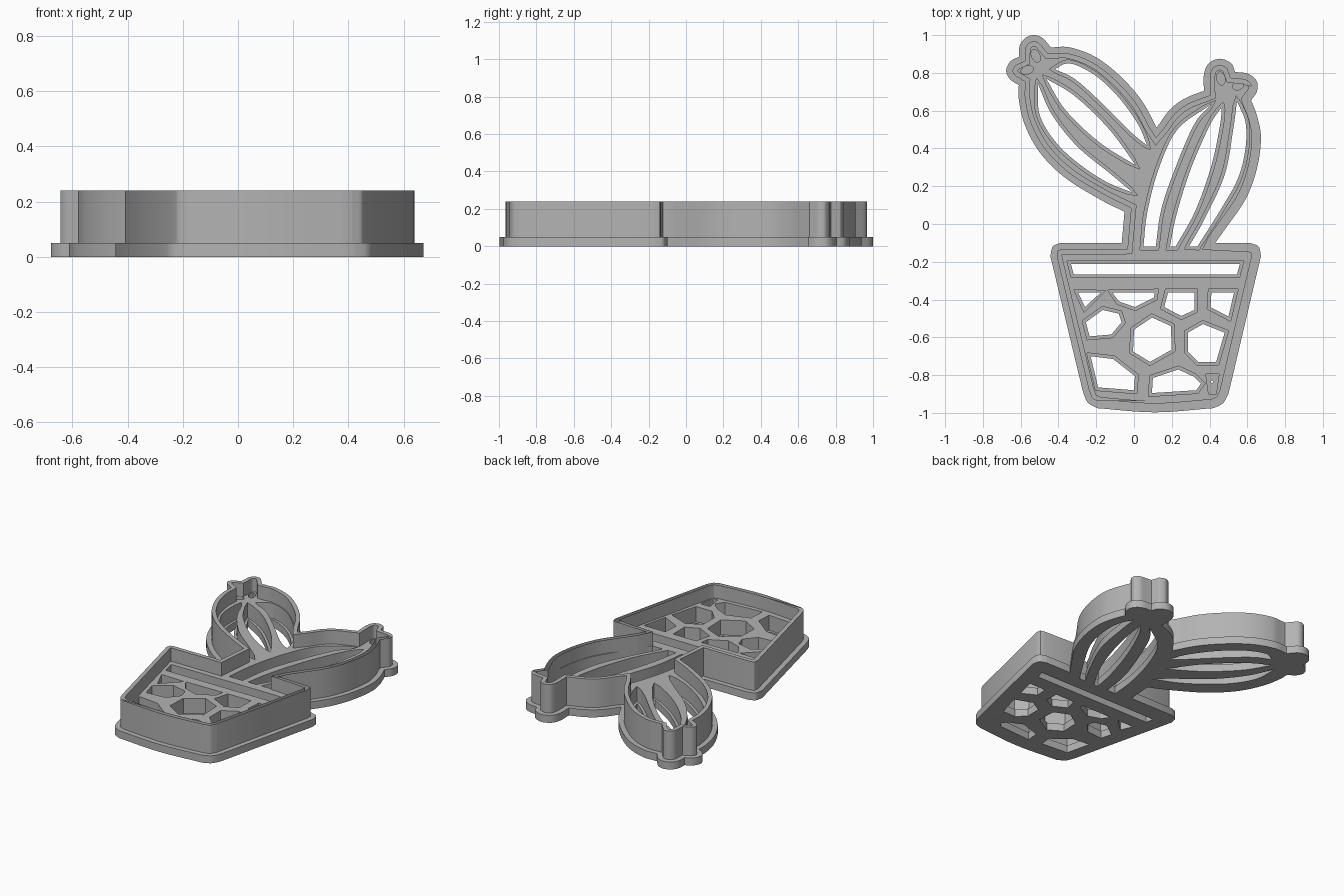
import bpy, bmesh, math
from mathutils import Vector

if "Cube" in bpy.data.objects:
    bpy.data.objects.remove(bpy.data.objects["Cube"])

FLOOR, RIDGE_TOP, WALL_TOP = 0.05, 0.15, 0.24
FLANGE, WALL, LEDGE = 0.033, 0.027, 0.017

grey = bpy.data.materials.new("plain grey")
grey.use_nodes = True
grey.diffuse_color = (0.45, 0.45, 0.45, 1)
grey.node_tree.nodes["Principled BSDF"].inputs["Base Color"].default_value = grey.diffuse_color


def stroke(points, steps=6):
    """Smooth open curve through the points; two points stay a straight line."""
    p = [Vector(q) for q in points]
    if len(p) < 3:
        return p
    p = [p[0] * 2 - p[1]] + p + [p[-1] * 2 - p[-2]]
    out = []
    for a, b, c, d in zip(p, p[1:], p[2:], p[3:]):
        for i in range(steps):
            t = i / steps
            out.append(0.5 * (2 * b + (c - a) * t + (2 * a - 5 * b + 4 * c - d) * t * t
                              + (3 * b - a - 3 * c + d) * t ** 3))
    return out + [p[-2]]


def loop(*strokes):
    """Joins strokes into one counter-clockwise closed loop."""
    pts = []
    for s in strokes:
        for v in stroke(s):
            if not pts or (v - pts[-1]).length > 1e-4:
                pts.append(v)
    if (pts[0] - pts[-1]).length < 1e-4:
        pts.pop()
    area = sum(a.x * b.y - a.y * b.x for a, b in zip(pts, pts[1:] + pts[:1]))
    return pts if area > 0 else pts[::-1]


def polygon(*points):
    return loop(*[[p] for p in points])


def ellipse(x, y, a, b, turn):
    c, s = math.cos(turn), math.sin(turn)
    ring = [(a * math.cos(k * math.pi / 8), b * math.sin(k * math.pi / 8)) for k in range(16)]
    return [Vector((x + u * c - v * s, y + u * s + v * c)) for u, v in ring]


def gap(p, a, b):
    t = max(0, min(1, (p - a).dot(b - a) / (b - a).length_squared))
    return (p - a - (b - a) * t).length


def offset(pts, d):
    """Moves a loop outward by d, dropping points that would fold over."""
    edges = list(zip(pts, pts[1:] + pts[:1]))
    normals = [Vector(((b - a).y, (a - b).x)).normalized() for a, b in edges]
    out = []
    for i, p in enumerate(pts):
        n = (normals[i - 1] + normals[i]).normalized()
        q = p + n * d * min(1.6, 1 / max(0.1, n.dot(normals[i])))
        if min(gap(q, a, b) for a, b in edges) > abs(d) * 0.97:
            out.append(q)
    return out


def slab(name, loops, bottom, top):
    """Solid prism from an outer loop and the holes inside it."""
    curve = bpy.data.curves.new(name, "CURVE")
    curve.dimensions, curve.fill_mode = "2D", "BOTH"
    curve.extrude = (top - bottom) / 2
    for pts in loops:
        sp = curve.splines.new("POLY")
        sp.points.add(len(pts) - 1)
        for point, v in zip(sp.points, pts):
            point.co = (v.x, v.y, 0, 1)
        sp.use_cyclic_u = True
    temp = bpy.data.objects.new(name + " curve", curve)
    bpy.context.collection.objects.link(temp)
    bpy.context.view_layer.update()
    mesh = bpy.data.meshes.new_from_object(temp.evaluated_get(bpy.context.evaluated_depsgraph_get()))
    bpy.data.objects.remove(temp)
    bm = bmesh.new()
    bm.from_mesh(mesh)
    bmesh.ops.remove_doubles(bm, verts=bm.verts, dist=1e-5)
    bmesh.ops.recalc_face_normals(bm, faces=bm.faces)
    bmesh.ops.translate(bm, verts=bm.verts, vec=(0, 0, (top + bottom) / 2))
    bm.to_mesh(mesh)
    bm.free()
    mesh.materials.clear()
    mesh.materials.append(grey)
    ob = bpy.data.objects.new(name, mesh)
    bpy.context.collection.objects.link(ob)
    bpy.ops.object.select_all(action="DESELECT")
    ob.select_set(True)
    bpy.context.view_layer.objects.active = ob
    bpy.ops.object.shade_smooth_by_angle(angle=math.radians(30))


# Silhouette: stem, left plant, its two buds, right plant, its two buds, pot
left_plant_low = [(-.05, .065), (-.18, .13), (-.365, .245), (-.5, .38), (-.58, .53), (-.61, .66), (-.61, .735)]
left_bud_a = [(-.61, .735), (-.655, .765), (-.677, .81), (-.655, .86), (-.61, .885)]
left_bud_b = [(-.61, .885), (-.605, .945), (-.575, .985), (-.53, 1), (-.485, .985), (-.44, .935)]
left_plant_high = [(-.44, .935), (-.34, .935), (-.205, .885), (-.075, .785), (.04, .655), (.12, .51)]
right_plant_in = [(.12, .51), (.19, .605), (.27, .665), (.37, .705)]
right_bud_a = [(.37, .705), (.37, .79), (.395, .85), (.455, .875), (.515, .85), (.535, .805)]
right_bud_b = [(.535, .805), (.605, .795), (.65, .755), (.65, .7), (.62, .655)]
right_plant_out = [(.62, .655), (.655, .56), (.672, .45), (.65, .29), (.59, .13), (.48, -.03), (.43, -.1)]
pot_corners = [
    [(.615, -.1), (.66, -.12), (.672, -.17)],
    [(.5, -.9), (.47, -.95), (.42, -.975)],
    [(.42, -.975), (.11, -.997), (-.195, -.975)],
    [(-.195, -.975), (-.245, -.945), (-.27, -.89)],
    [(-.443, -.17), (-.43, -.12), (-.39, -.1)],
]
outline = loop([(-.065, -.1), (-.05, .065)], left_plant_low, left_bud_a, left_bud_b, left_plant_high,
               right_plant_in, right_bud_a, right_bud_b, right_plant_out, *pot_corners)

# Slits between the plant ribs
slits = [
    loop([(-.42, .82), (-.34, .85), (-.21, .79), (-.085, .675), (.02, .53), (.07, .415)],
         [(.07, .415), (-.02, .49), (-.17, .64), (-.31, .765), (-.42, .82)]),
    loop([(-.465, .77), (-.31, .675), (-.13, .5), (.01, .31)],
         [(.01, .31), (-.18, .43), (-.36, .6), (-.465, .77)]),
    loop([(-.51, .745), (-.435, .58), (-.3, .41), (-.13, .27), (-.005, .165)],
         [(-.005, .165), (-.15, .225), (-.3, .325), (-.42, .44), (-.5, .58), (-.51, .745)]),
    loop([(.05, -.12), (.07, .06), (.13, .29), (.23, .5), (.41, .635)],
         [(.41, .635), (.32, .53), (.22, .3), (.145, .08), (.115, -.12)]),
    loop([(.19, -.12), (.225, .05), (.3, .29), (.4, .52), (.465, .62)],
         [(.465, .62), (.455, .52), (.41, .31), (.325, .07), (.22, -.12)]),
    loop([(.29, -.12), (.37, .02), (.48, .26), (.525, .5), (.545, .65)],
         [(.545, .65), (.59, .54), (.59, .4), (.55, .24), (.455, .07), (.335, -.12)]),
]

# Rim opening and the mosaic cells of the pot
top = -.362
cells = [
    polygon((-.333, -.213), (.56, -.213), (.545, -.267), (-.32, -.267)),
    polygon((-.296, top), (-.175, top), (-.26, -.44)),
    polygon((-.115, top), (.11, top), (.105, -.39), (.005, -.44), (-.08, -.41)),
    polygon((.18, top), (.32, top), (.32, -.455), (.25, -.487), (.16, -.44)),
    polygon((.41, top), (.53, top), (.5, -.49), (.405, -.44)),
    polygon((-.255, -.52), (-.165, -.455), (-.08, -.475), (-.065, -.52), (-.12, -.585), (-.235, -.595)),
    polygon((.095, -.495), (.195, -.54), (.2, -.665), (.085, -.73), (-.005, -.675), (0, -.56)),
    polygon((.365, -.53), (.48, -.575), (.435, -.73), (.34, -.73), (.285, -.675), (.285, -.575)),
    polygon((-.23, -.7), (-.11, -.715), (.005, -.805), (0, -.88), (-.19, -.865)),
    polygon((.1, -.815), (.235, -.77), (.32, -.81), (.355, -.845), (.33, -.88), (.095, -.895)),
]
holes = slits + cells

# Shallow pockets that do not pierce the floor
pockets = [
    ellipse(-.52, .89, .035, .022, 2),
    ellipse(-.565, .815, .035, .022, .3),
    ellipse(.46, .77, .035, .022, 1.8),
    ellipse(.55, .73, .03, .02, .2),
    polygon((.38, -.795), (.45, -.795), (.435, -.9), (.395, -.9)),
]

# Flanged floor, raised inner ridges, tall cutting wall
slab("base_plate", [outline] + holes + [ellipse(.412, -.835, .006, .006, 0)], 0, FLOOR)
slab("inner_ridges", [offset(outline, -FLANGE - WALL / 2)] + [offset(h, LEDGE) for h in holes] + pockets,
     FLOOR, RIDGE_TOP)
slab("cutting_wall", [offset(outline, -FLANGE), offset(outline, -FLANGE - WALL)], FLOOR, WALL_TOP)
